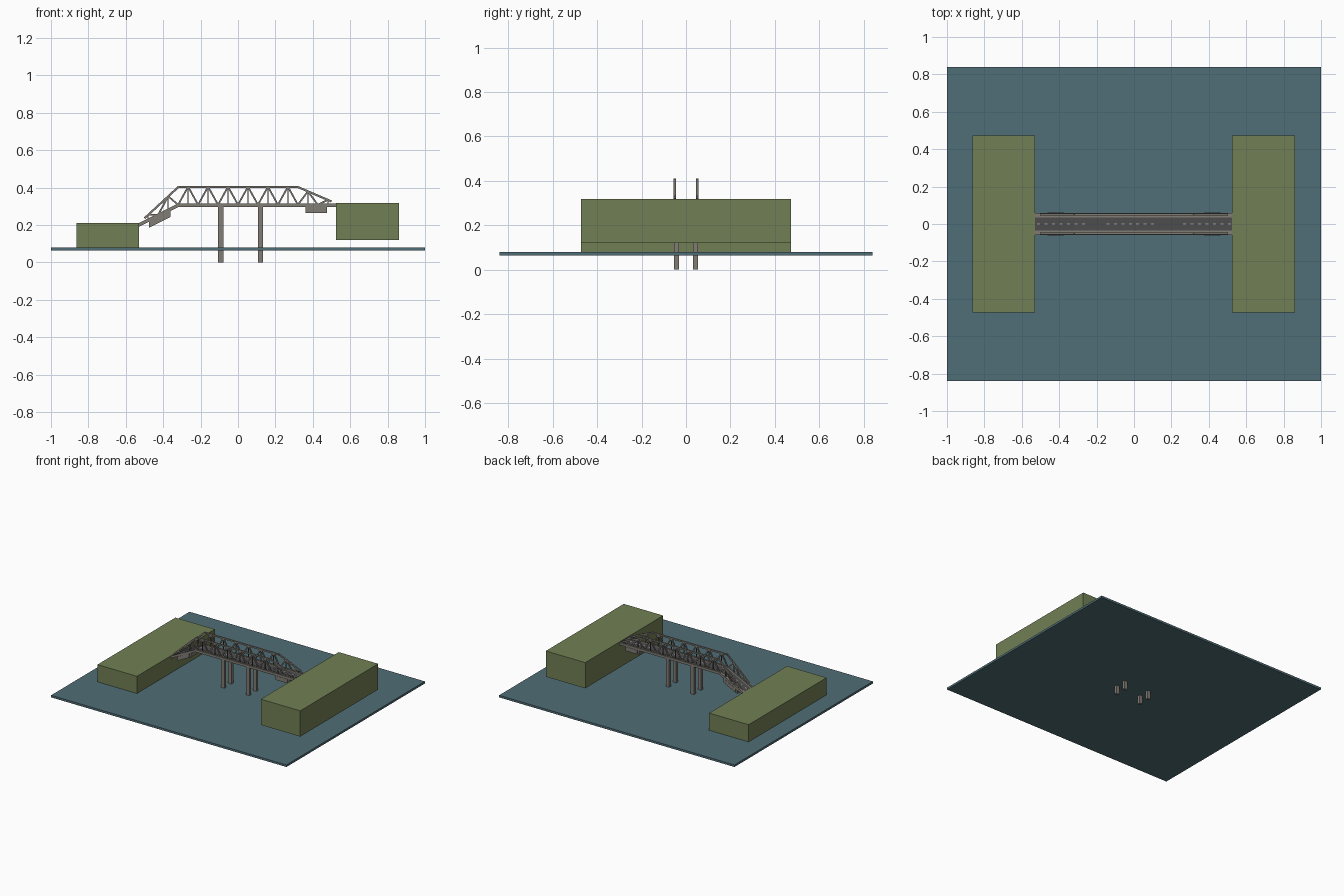
import bpy, bmesh

cube = bpy.data.objects.get("Cube")
if cube:
    bpy.data.objects.remove(cube, do_unlink=True)


def material(name, rgb):
    m = bpy.data.materials.new(name)
    m.use_nodes = True
    m.diffuse_color = (*rgb, 1)
    m.node_tree.nodes["Principled BSDF"].inputs["Base Color"].default_value = (*rgb, 1)
    return m


WATER = material("water blue", (0.08, 0.155, 0.18))
GRASS = material("grass green", (0.165, 0.215, 0.09))
STEEL = material("warm grey steel", (0.22, 0.205, 0.18))
DARK = material("dark steel", (0.11, 0.105, 0.09))
ROAD = material("asphalt", (0.075, 0.075, 0.078))
PAINT = material("road paint", (0.4, 0.4, 0.37))

HINGE = -0.32   # the deck slopes down to the left of here
END = 0.528     # bank edge
DECK = 0.31     # road level


def ramp(x, z):
    return (x, z + 0.5 * min(0, x - HINGE))


def add_prism(bm, profile, y0, y1):
    """Extrude an x-z outline from y0 to y1."""
    a = [bm.verts.new((x, y0, z)) for x, z in profile]
    b = [bm.verts.new((x, y1, z)) for x, z in profile]
    bm.faces.new(a)
    bm.faces.new(b[::-1])
    for i in range(len(a)):
        j = (i + 1) % len(a)
        bm.faces.new((a[j], a[i], b[i], b[j]))


def build(name, mat, prisms):
    bm = bmesh.new()
    for profile, y0, y1 in prisms:
        add_prism(bm, profile, y0, y1)
    bmesh.ops.recalc_face_normals(bm, faces=bm.faces)
    mesh = bpy.data.meshes.new(name)
    bm.to_mesh(mesh)
    bm.free()
    mesh.materials.append(mat)
    ob = bpy.data.objects.new(name, mesh)
    bpy.context.collection.objects.link(ob)
    return ob


def box(x0, x1, z0, z1):
    return [(x0, z0), (x1, z0), (x1, z1), (x0, z1)]


def strip(x0, x1, z0, z1):
    """A band that follows the deck, bending at the hinge."""
    xs = [x0] + ([HINGE] if x0 < HINGE < x1 else []) + [x1]
    return [ramp(x, z0) for x in xs] + [ramp(x, z1) for x in reversed(xs)]


def bar(p, q, width):
    """A straight member between two x-z points."""
    dx, dz = q[0] - p[0], q[1] - p[1]
    s = width / 2 / (dx * dx + dz * dz) ** 0.5
    nx, nz = -dz * s, dx * s
    return [(p[0] - nx, p[1] - nz), (q[0] - nx, q[1] - nz),
            (q[0] + nx, q[1] + nz), (p[0] + nx, p[1] + nz)]


# Water slab and the two banks
build("water", WATER, [(box(-1, 1, 0.064, 0.08), -0.84, 0.84)])
build("low_bank", GRASS, [(box(-0.863, -END, 0.078, 0.212), -0.473, 0.473)])
build("high_bank", GRASS, [(box(END - 0.003, 0.86, 0.12, 0.318), -0.473, 0.473)])

# Piers
build("piers", STEEL, [(box(x - 0.014, x + 0.014, 0, 0.3), y - 0.011, y + 0.011)
                       for x in (-0.092, 0.12) for y in (-0.043, 0.043)])

# Deck: slab, asphalt, edge girders and painted dashes
build("deck_slab", STEEL, [(strip(-END, END, 0.298, DECK), -0.054, 0.054)])
build("road", ROAD, [(strip(-END, END, DECK - 0.002, DECK + 0.002), -0.034, 0.034)])
build("edge_girders", STEEL, [(strip(-END, END, 0.296, 0.315), min(s * 0.048, s * 0.06),
                               max(s * 0.048, s * 0.06)) for s in (-1, 1)])
dashes = [(strip(c + k * 0.04 - 0.008, c + k * 0.04 + 0.008, DECK + 0.001, DECK + 0.003),
           -0.004, 0.004) for c in (-0.39, -0.02, 0.39) for k in (-3, -2, -1, 0, 1, 2, 3)]
build("road_dashes", PAINT, dashes)

# Trusses: bent top chord over a zigzag web with uprights
TOP, LOW, PANEL = 0.405, 0.308, 0.1067


def chord(x):
    return TOP - 0.43 * max(0, abs(x) - 0.316)


bottoms = [HINGE + PANEL * k for k in range(-1, 8)]
peaks = [HINGE + PANEL * (k + 0.5) for k in range(-2, 8)]
for side, name in ((-1, "right"), (1, "left")):
    y = side * 0.0505
    corners = [ramp(x, chord(x)) for x in (-0.5, -0.318, 0.318, 0.5)]
    build(name + "_top_chord", STEEL,
          [(bar(p, q, 0.011), y - 0.005, y + 0.005) for p, q in zip(corners, corners[1:])])
    web = []
    for b in bottoms:
        for t in (b - PANEL / 2, b + PANEL / 2):
            web.append((bar(ramp(b, LOW), ramp(t, chord(t)), 0.009), y - 0.004, y + 0.004))
    build(name + "_diagonals", STEEL, web)
    build(name + "_uprights", DARK,
          [(bar(ramp(t, LOW), ramp(t, chord(t)), 0.005), y - 0.003, y + 0.003) for t in peaks])

# Hanging slabs below each end of the deck, stepped out at the sides
for x, name in ((-0.418, "low_end"), (0.418, "high_end")):
    build(name + "_counterweight", STEEL,
          [(strip(x - 0.058, x + 0.058, 0.264, 0.299), -0.056, 0.056),
           (strip(x - 0.045, x + 0.045, 0.266, 0.297), -0.062, 0.062)])
